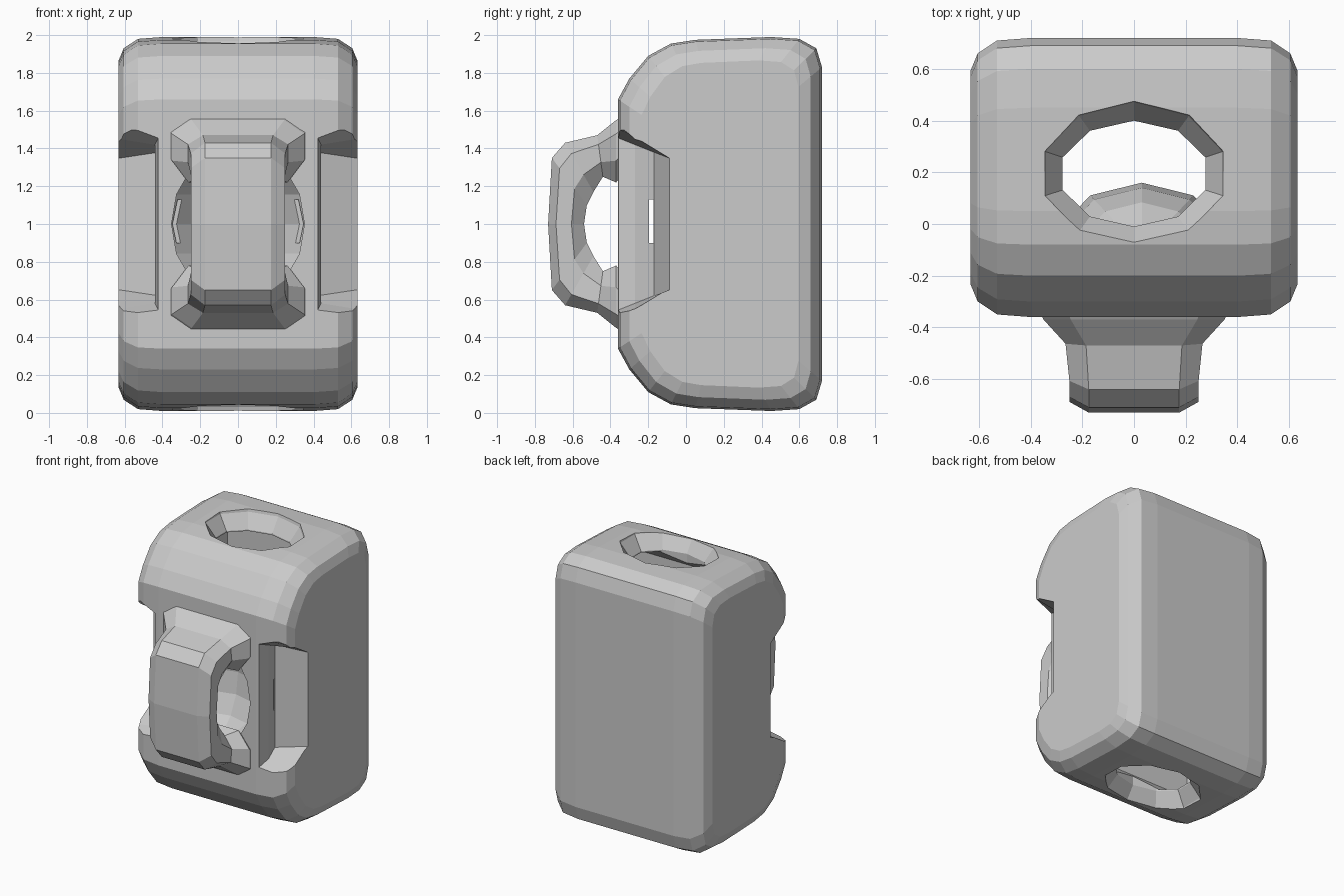
import bpy, bmesh, math
from mathutils import Vector

if "Cube" in bpy.data.objects:
    bpy.data.objects.remove(bpy.data.objects["Cube"])


def finish(name, bm):
    bmesh.ops.recalc_face_normals(bm, faces=bm.faces)
    me = bpy.data.meshes.new(name)
    bm.to_mesh(me)
    bm.free()
    ob = bpy.data.objects.new(name, me)
    bpy.context.collection.objects.link(ob)
    return ob


def loft(name, rings):
    bm = bmesh.new()
    vs = [[bm.verts.new(p) for p in r] for r in rings]
    n = len(rings[0])
    for a, b in zip(vs, vs[1:]):
        for i in range(n):
            j = (i + 1) % n
            bm.faces.new((a[i], a[j], b[j], b[i]))
    bm.faces.new(vs[0])
    bm.faces.new(vs[-1])
    return finish(name, bm)


def ellipsoid(name, c, r):
    bm = bmesh.new()
    bmesh.ops.create_uvsphere(bm, u_segments=10, v_segments=8, radius=1)
    for v in bm.verts:
        v.co = Vector(c) + Vector((v.co.x * r[0], v.co.y * r[1], v.co.z * r[2]))
    return finish(name, bm)


def combine(target, other, op):
    m = target.modifiers.new(op, 'BOOLEAN')
    m.operation, m.solver, m.object = op, 'EXACT', other
    bpy.context.view_layer.objects.active = target
    bpy.ops.object.modifier_apply(modifier=m.name)
    bpy.data.objects.remove(other)


# Body: side profile carried across x, shrinking at the rounded ends
half = [(0.72, 1.83), (0.69, 1.93), (0.6, 1.98), (0.45, 1.99), (0.05, 1.975),
        (-0.08, 1.955), (-0.2, 1.89), (-0.3, 1.77), (-0.36, 1.66)]
profile = half + [(y, 2 - z) for y, z in reversed(half)]
layers = [(0.632, 0.125), (0.605, 0.06), (0.53, 0.01), (0.4, 0.0)]
layers = [(-x, d) for x, d in layers] + layers[::-1]
body = loft("body", [[(x, 0.18 + (y - 0.18) * (1 - d / 0.54), 1 + (z - 1) * (1 - d))
                      for y, z in profile] for x, d in layers])

# Boxy hollow inside
hollow = []
for z, d in [(0.14, 0.07), (0.22, 0), (1.78, 0), (1.86, 0.07)]:
    x, y0, y1 = 0.49 - d, -0.03 + d, 0.58 - d
    hollow.append([(-x, y0, z), (x, y0, z), (x, y1, z), (-x, y1, z)])
combine(body, loft("hollow_cutter", hollow), 'DIFFERENCE')

# Openings at the top and bottom, flared outwards
hole_rings = []
for z, rx, ry in [(-0.1, 0.39, 0.31), (0.03, 0.36, 0.275), (0.13, 0.29, 0.205),
                  (1.87, 0.29, 0.205), (1.97, 0.36, 0.275), (2.1, 0.39, 0.31)]:
    hole_rings.append([(rx * math.cos(a), 0.195 + ry * math.sin(a), z)
                       for a in [math.tau * (k + 0.5) / 10 for k in range(10)]])
combine(body, loft("hole_cutter", hole_rings), 'DIFFERENCE')

# Finger recess behind the handle and its bulge inside the hollow
combine(body, ellipsoid("recess_wall", (0.03, -0.1, 1), (0.34, 0.26, 0.42)), 'UNION')
combine(body, ellipsoid("recess_cutter", (0, -0.29, 1), (0.37, 0.29, 0.41)), 'DIFFERENCE')

# Undercut notches in the two front corners, leaving a thin pillar beside the recess
for s in (-1, 1):
    outer = [(0.41, -0.42, 0.52), (0.75, -0.42, 0.38), (0.75, -0.42, 1.62), (0.41, -0.42, 1.48)]
    middle = [(0.44, -0.27, 0.58), (0.75, -0.27, 0.53), (0.75, -0.27, 1.47), (0.44, -0.27, 1.42)]
    inner = [(0.42, -0.17, 0.62), (0.75, -0.04, 0.67), (0.75, -0.04, 1.33), (0.42, -0.17, 1.38)]
    rings = [[(s * x, y, z) for x, y, z in r] for r in (outer, middle, inner)]
    combine(body, loft("notch_cutter", rings), 'DIFFERENCE')

# Narrow slit behind each pillar
slit = [[(x, -0.195, 0.9), (x, -0.172, 0.9), (x, -0.172, 1.13), (x, -0.195, 1.13)]
        for x in (-0.5, 0.5)]
combine(body, loft("slit_cutter", slit), 'DIFFERENCE')

# Handle: octagonal sections along a C-shaped path
path = [((-0.28, 1.60), (-0.28, 1.34), 0.40), ((-0.37, 1.55), (-0.37, 1.22), 0.35),
        ((-0.47, 1.47), (-0.44, 1.25), 0.265), ((-0.64, 1.43), (-0.49, 1.17), 0.25),
        ((-0.71, 1.35), (-0.525, 1.1), 0.25), ((-0.73, 1.0), (-0.54, 1.0), 0.25)]
path += [((o[0], 2 - o[1]), (n[0], 2 - n[1]), w) for o, n, w in path[-2::-1]]
section = [(0.7, 0), (1, 0.22), (1, 0.65), (0.75, 1), (-0.75, 1), (-1, 0.65), (-1, 0.22), (-0.7, 0)]
rings = [[(u * w, o[0] + (n[0] - o[0]) * t, o[1] + (n[1] - o[1]) * t) for u, t in section]
         for o, n, w in path]
combine(body, loft("handle", rings), 'UNION')
body.name = "body_with_handle"
